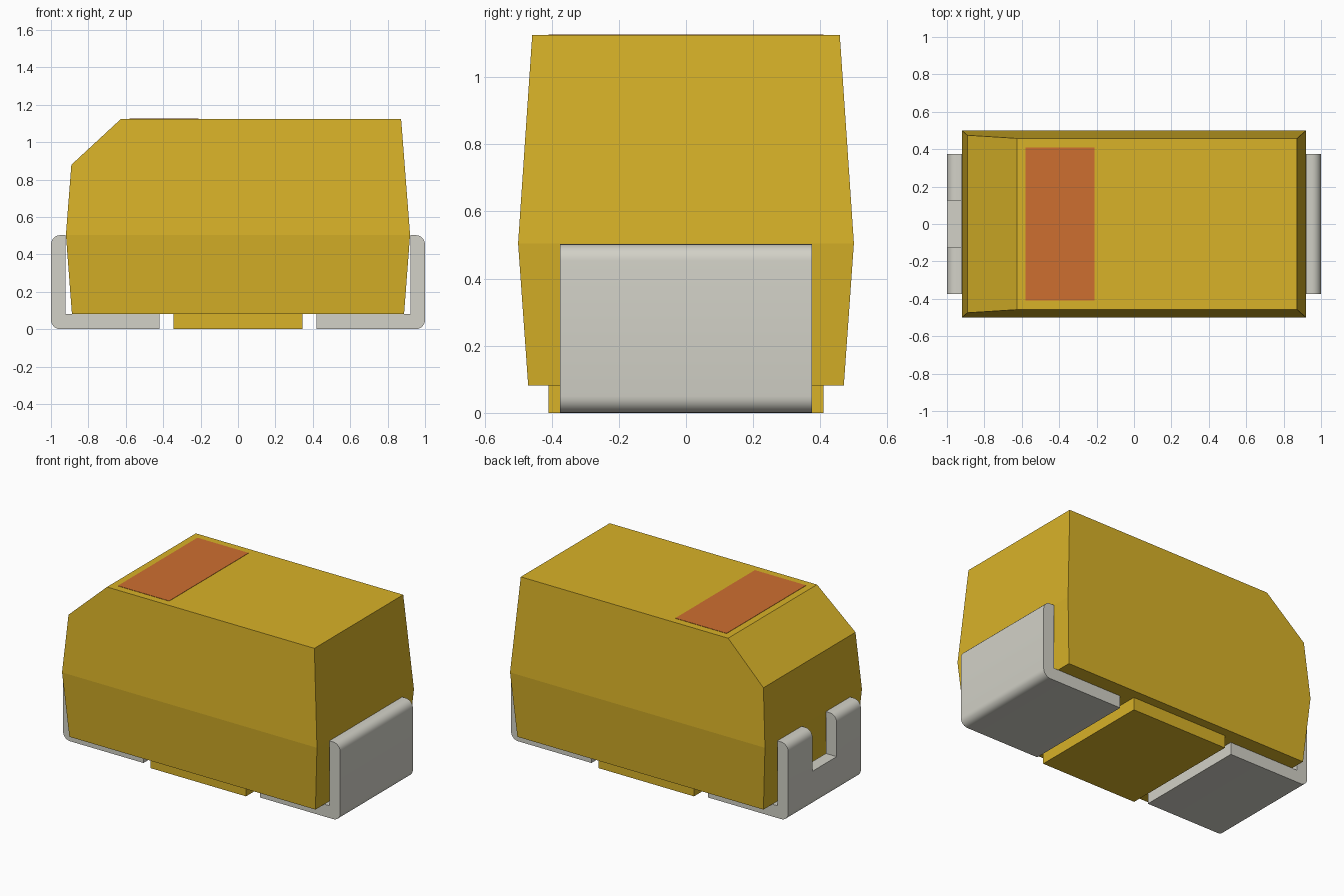
import bpy, bmesh
from mathutils import Vector

old = bpy.data.objects.get("Cube")
if old:
    bpy.data.objects.remove(old, do_unlink=True)


def material(name, srgb):
    # Convert 0-255 display colour to linear
    lin = [((c / 255 + 0.055) / 1.055) ** 2.4 for c in srgb] + [1]
    m = bpy.data.materials.new(name)
    m.use_nodes = True
    m.diffuse_color = lin
    m.node_tree.nodes["Principled BSDF"].inputs["Base Color"].default_value = lin
    return m


def add_object(name, bm, mat=None):
    bmesh.ops.recalc_face_normals(bm, faces=bm.faces)
    mesh = bpy.data.meshes.new(name)
    bm.to_mesh(mesh)
    bm.free()
    if mat:
        mesh.materials.append(mat)
    ob = bpy.data.objects.new(name, mesh)
    bpy.context.collection.objects.link(ob)
    return ob


def box(name, lo, hi, mat=None):
    bm = bmesh.new()
    bmesh.ops.create_cube(bm, size=1)
    for v in bm.verts:
        v.co = [lo[i] if v.co[i] < 0 else hi[i] for i in range(3)]
    return add_object(name, bm, mat)


yellow = material("body yellow", (216, 178, 40))
orange = material("mark orange", (206, 110, 48))
metal = material("terminal grey", (210, 209, 199))

# Moulded body: three stacked rectangles, then a sloped cut on one end
bm = bmesh.new()
rings = []
for x, y, z in ((0.888, 0.47, 0.082), (0.92, 0.5, 0.505), (0.872, 0.458, 1.125)):
    rings.append([bm.verts.new((sx * x, sy * y, z))
                  for sx, sy in ((-1, -1), (1, -1), (1, 1), (-1, 1))])
for low, high in zip(rings, rings[1:]):
    for i in range(4):
        j = (i + 1) % 4
        bm.faces.new((low[i], low[j], high[j], high[i]))
bm.faces.new(rings[0][::-1])
bm.faces.new(rings[-1])
a, b = Vector((-0.89, 0, 0.88)), Vector((-0.625, 0, 1.125))
slope = Vector((a.z - b.z, 0, b.x - a.x))
cut = bmesh.ops.bisect_plane(bm, geom=bm.verts[:] + bm.edges[:] + bm.faces[:],
                             plane_co=a, plane_no=slope, clear_outer=True)
bmesh.ops.holes_fill(bm, edges=[e for e in bm.edges if e.is_boundary])
add_object("body", bm, yellow)

# Standoff under the body and painted polarity mark on top
box("standoff", (-0.345, -0.41, 0), (0.345, 0.41, 0.085), yellow)
box("polarity_mark", (-0.58, -0.41, 1.123), (-0.21, 0.41, 1.127), orange)


def terminal(name, side):
    # L-shaped strip with rounded outer bends
    outline = ((0.42, 0), (1, 0), (1, 0.503), (0.922, 0.503), (0.922, 0.08), (0.42, 0.08))
    bm = bmesh.new()
    face = bm.faces.new([bm.verts.new((side * x, -0.375, z)) for x, z in outline])
    new = bmesh.ops.extrude_face_region(bm, geom=[face])["geom"]
    for v in new:
        if isinstance(v, bmesh.types.BMVert):
            v.co.y = 0.375
    bends = [e for e in bm.edges if all(abs(v.co.x) > 0.99 for v in e.verts)
             and abs(e.verts[0].co.y - e.verts[1].co.y) > 0.5]
    bmesh.ops.bevel(bm, geom=bends, offset=0.05, segments=6, profile=0.5, affect='EDGES')
    return add_object(name, bm, metal)


right_terminal = terminal("right_terminal", -1)
left_terminal = terminal("left_terminal", 1)

# Notch in the upper edge of the marked-end terminal
cutter = box("notch_cutter", (-1.1, -0.125, 0.23), (-0.9, 0.125, 0.6))
notch = right_terminal.modifiers.new("notch", 'BOOLEAN')
notch.operation = 'DIFFERENCE'
notch.solver = 'EXACT'
notch.object = cutter
bpy.ops.object.select_all(action='DESELECT')
bpy.context.view_layer.objects.active = right_terminal
right_terminal.select_set(True)
bpy.ops.object.modifier_apply(modifier="notch")
bpy.data.objects.remove(cutter, do_unlink=True)

# Smooth bends, sharp corners
left_terminal.select_set(True)
bpy.ops.object.shade_smooth_by_angle(angle=0.6)
